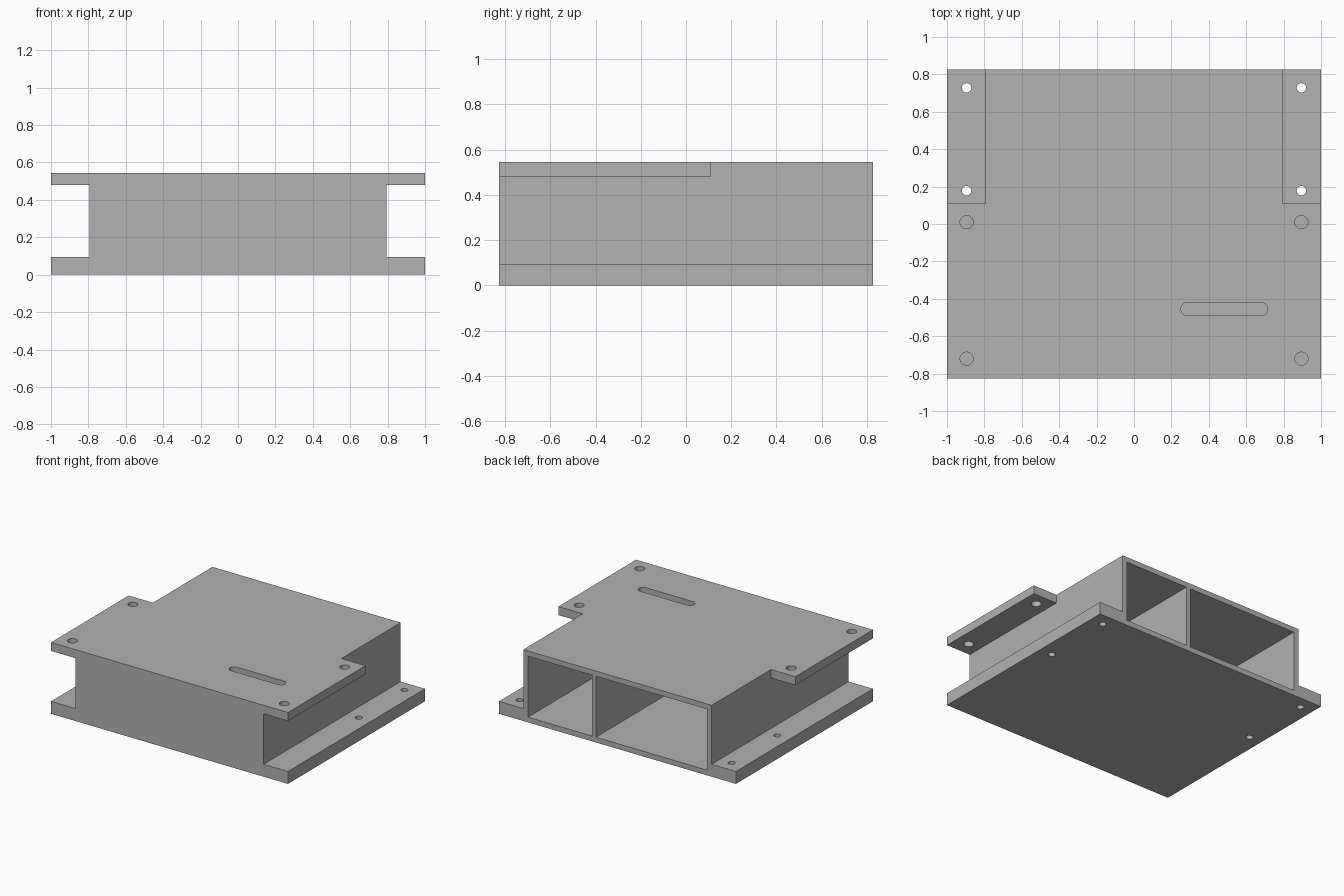
import bpy
import bmesh
import math

# Overall dimensions
HALF_W, HALF_D, HEIGHT = 1.0, 0.826, 0.545
BODY = 0.795            # half width of the hollow housing
BASE_T, EAR_Z = 0.095, 0.48
EAR_BACK = 0.11         # the upper ears stop here
WALL = 0.04

default = bpy.data.objects.get("Cube")
if default:
    bpy.data.objects.remove(default, do_unlink=True)

grey = bpy.data.materials.new("plain_grey")
grey.use_nodes = True
colour = (0.445, 0.445, 0.445, 1)
grey.diffuse_color = colour
grey.node_tree.nodes["Principled BSDF"].inputs["Base Color"].default_value = colour


def prism(name, outline, axis, start, end):
    """Extrude a 2D outline along the y or z axis."""
    bm = bmesh.new()
    place = (lambda a, b, h: (a, h, b)) if axis == "y" else (lambda a, b, h: (a, b, h))
    face = bm.faces.new([bm.verts.new(place(a, b, start)) for a, b in outline])
    ring = bmesh.ops.extrude_face_region(bm, geom=[face])["geom"]
    for v in ring:
        if isinstance(v, bmesh.types.BMVert):
            v.co["xyz".index(axis)] = end
    bmesh.ops.recalc_face_normals(bm, faces=bm.faces)
    mesh = bpy.data.meshes.new(name)
    bm.to_mesh(mesh)
    bm.free()
    mesh.materials.append(grey)
    obj = bpy.data.objects.new(name, mesh)
    bpy.context.collection.objects.link(obj)
    return obj


def rect(x0, x1, b0, b1):
    return [(x0, b0), (x1, b0), (x1, b1), (x0, b1)]


def slot(cx, cy, radius, half_length=0.0, sides=32):
    """Circle, or a rounded slot when half_length is given."""
    points = []
    for i in range(sides):
        a = 2 * math.pi * (i + 0.5) / sides
        shift = math.copysign(half_length, math.cos(a))
        points.append((cx + shift + radius * math.cos(a), cy + radius * math.sin(a)))
    return points


# Housing with flanges: one I-shaped profile, front to back
right_side = [(HALF_W, 0), (HALF_W, BASE_T), (BODY, BASE_T),
              (BODY, EAR_Z), (HALF_W, EAR_Z), (HALF_W, HEIGHT)]
profile = right_side + [(-x, z) for x, z in reversed(right_side)]
housing = prism("flanged_housing", profile, "y", -HALF_D, HALF_D)

cutters = []

# Two compartments open at the back, split by a thin divider
for name, x0, x1 in (("narrow_bay", 0.217, BODY - WALL),
                     ("wide_bay", WALL - BODY, 0.182)):
    cutters.append(prism(name, rect(x0, x1, WALL, HEIGHT - WALL), "y",
                         WALL - HALF_D, HALF_D + 0.1))

for side in (-1, 1):
    # Upper ears end part way back
    x0, x1 = sorted((side * BODY, side * (HALF_W + 0.1)))
    cutters.append(prism("ear_notch", rect(x0, x1, EAR_BACK, HALF_D + 0.1), "z",
                         0.3, HEIGHT + 0.1))
    # Screw holes in the ears and in the base flanges
    for y in (-0.72, 0.01):
        cutters.append(prism("ear_hole", slot(side * 0.895, y, 0.035), "z",
                             0.4, HEIGHT + 0.1))
    for y in (0.178, 0.728):
        cutters.append(prism("base_hole", slot(side * 0.895, y, 0.025), "z", -0.1, 0.2))

# Cable slot through the lid
cutters.append(prism("lid_slot", slot(0.483, -0.455, 0.035, 0.197), "z",
                     0.4, HEIGHT + 0.1))

# Cut everything, then drop the cutters
for cutter in cutters:
    cutter.hide_render = True
    mod = housing.modifiers.new(cutter.name, "BOOLEAN")
    mod.operation = "DIFFERENCE"
    mod.solver = "EXACT"
    mod.object = cutter

bpy.context.view_layer.update()
graph = bpy.context.evaluated_depsgraph_get()
result = bpy.data.meshes.new_from_object(housing.evaluated_get(graph))
housing.modifiers.clear()
housing.data = result
for cutter in cutters:
    bpy.data.objects.remove(cutter, do_unlink=True)

# Smooth hole walls, crisp edges
bpy.ops.object.select_all(action="DESELECT")
housing.select_set(True)
bpy.context.view_layer.objects.active = housing
bpy.ops.object.shade_smooth_by_angle(angle=math.radians(30))
